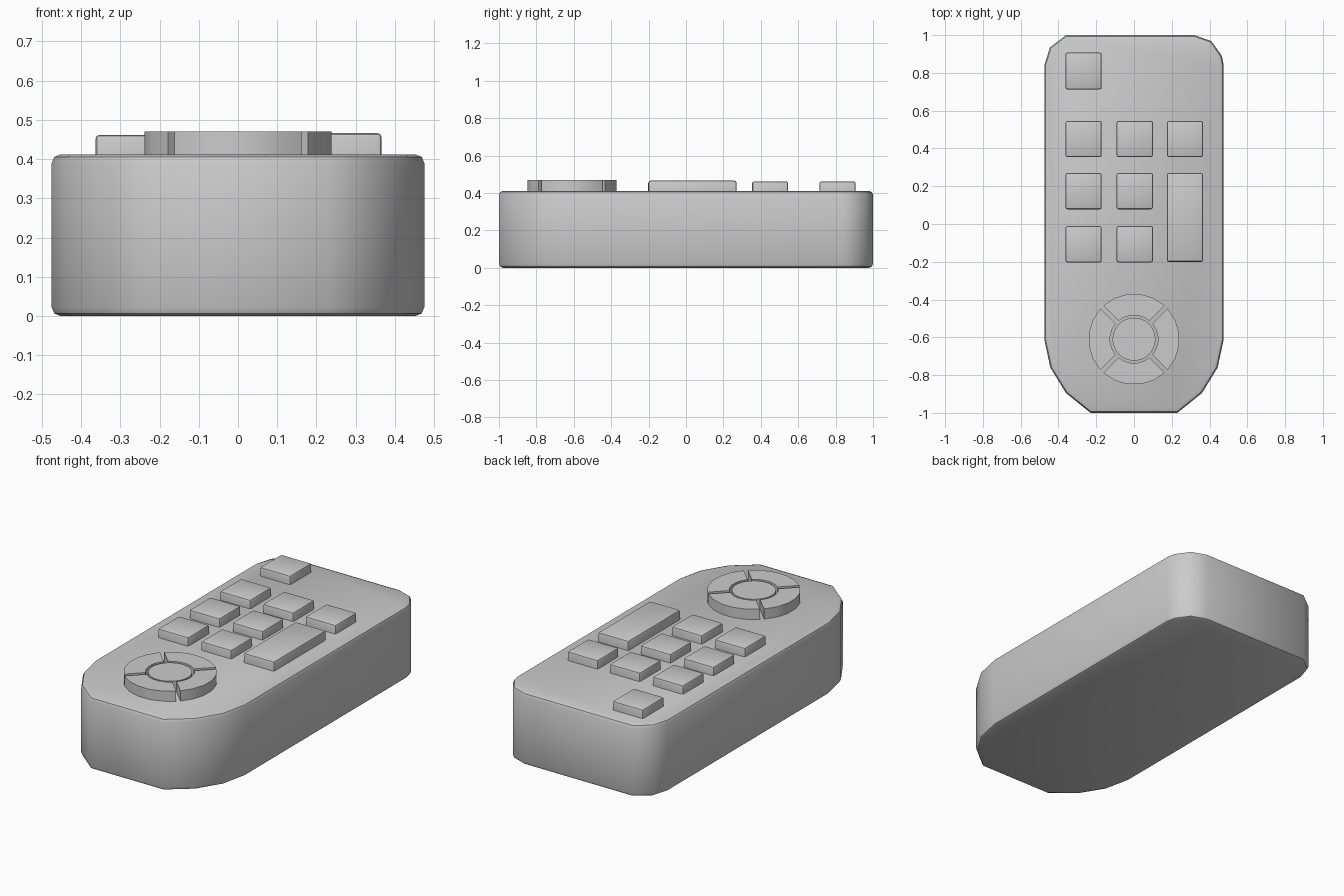
import bpy, bmesh
from math import sin, cos, asin, radians, pi

if "Cube" in bpy.data.objects:
    bpy.data.objects.remove(bpy.data.objects["Cube"])


def prism(name, outline, z0, z1, bevel=0.0, segments=2, angle=40, rims=("top", "bottom")):
    """Extrude an outline from z0 to z1 and round its rim edges."""
    bm = bmesh.new()
    face = bm.faces.new([bm.verts.new((x, y, z0)) for x, y in outline])
    ext = bmesh.ops.extrude_face_region(bm, geom=[face], use_keep_orig=True)
    for v in ext["geom"]:
        if isinstance(v, bmesh.types.BMVert):
            v.co.z = z1
    bmesh.ops.recalc_face_normals(bm, faces=bm.faces[:])
    if bevel:
        levels = {"top": z1, "bottom": z0}
        wanted = [levels[r] for r in rims if r in levels]
        edges = [e for e in bm.edges
                 if any(all(abs(v.co.z - z) < 1e-5 for v in e.verts) for z in wanted)
                 or ("side" in rims and abs(e.verts[0].co.z - e.verts[1].co.z) > 1e-4)]
        bmesh.ops.bevel(bm, geom=edges, offset=bevel, segments=segments,
                        profile=0.5, affect='EDGES', clamp_overlap=True)
    mesh = bpy.data.meshes.new(name)
    bm.to_mesh(mesh)
    bm.free()
    ob = bpy.data.objects.new(name, mesh)
    bpy.context.collection.objects.link(ob)
    bpy.ops.object.select_all(action='DESELECT')
    ob.select_set(True)
    bpy.context.view_layer.objects.active = ob
    bpy.ops.object.shade_smooth_by_angle(angle=radians(angle))
    return ob


# Handset body: rounded far corners, tapered near end
TOP = 0.412
body = [(-0.23, -1), (0.23, -1), (0.36, -0.895), (0.443, -0.76), (0.475, -0.61),
        (0.475, 0.84), (0.465, 0.89), (0.41, 0.968), (0.32, 1),
        (-0.36, 1), (-0.445, 0.935), (-0.475, 0.84), (-0.475, -0.61),
        (-0.443, -0.76), (-0.36, -0.895)]
prism("body", body, 0, TOP, 0.022)


# Keys: a lone key, the keypad grid and one tall key
def key(name, cx, y0, y1, top):
    h = 0.096
    prism(name, [(cx - h, y0), (cx + h, y0), (cx + h, y1), (cx - h, y1)],
          TOP - 0.01, top, 0.01, rims=("top", "side"))


columns = (-0.267, 0.004, 0.27)
key("power_key", columns[0], 0.713, 0.907, 0.462)
for row, cy in enumerate((0.45, 0.174, -0.107)):
    for col, cx in enumerate(columns):
        if row == 0 or col < 2:
            key(f"key_{row}_{col}", cx, cy - 0.096, cy + 0.096, 0.462)
key("tall_key", columns[2], -0.2, 0.27, 0.466)

# Direction ring: four quarter segments with parallel gaps, and a centre button
CY, OUTER, INNER, GAP, STEPS = -0.61, 0.241, 0.127, 0.011, 5


def arc(radius, mid):
    half = pi / 4 - asin(GAP / radius)
    return [(radius * cos(a), CY + radius * sin(a))
            for a in (mid - half + 2 * half * i / STEPS for i in range(STEPS + 1))]


for i, side in enumerate(("right", "back", "left", "front")):
    mid = i * pi / 2
    prism(f"direction_{side}", arc(OUTER, mid) + arc(INNER, mid)[::-1], TOP - 0.01, 0.47)

disc = [(0.114 * cos(2 * pi * i / 24), CY + 0.114 * sin(2 * pi * i / 24)) for i in range(24)]
prism("centre_button", disc, TOP - 0.01, 0.468)
